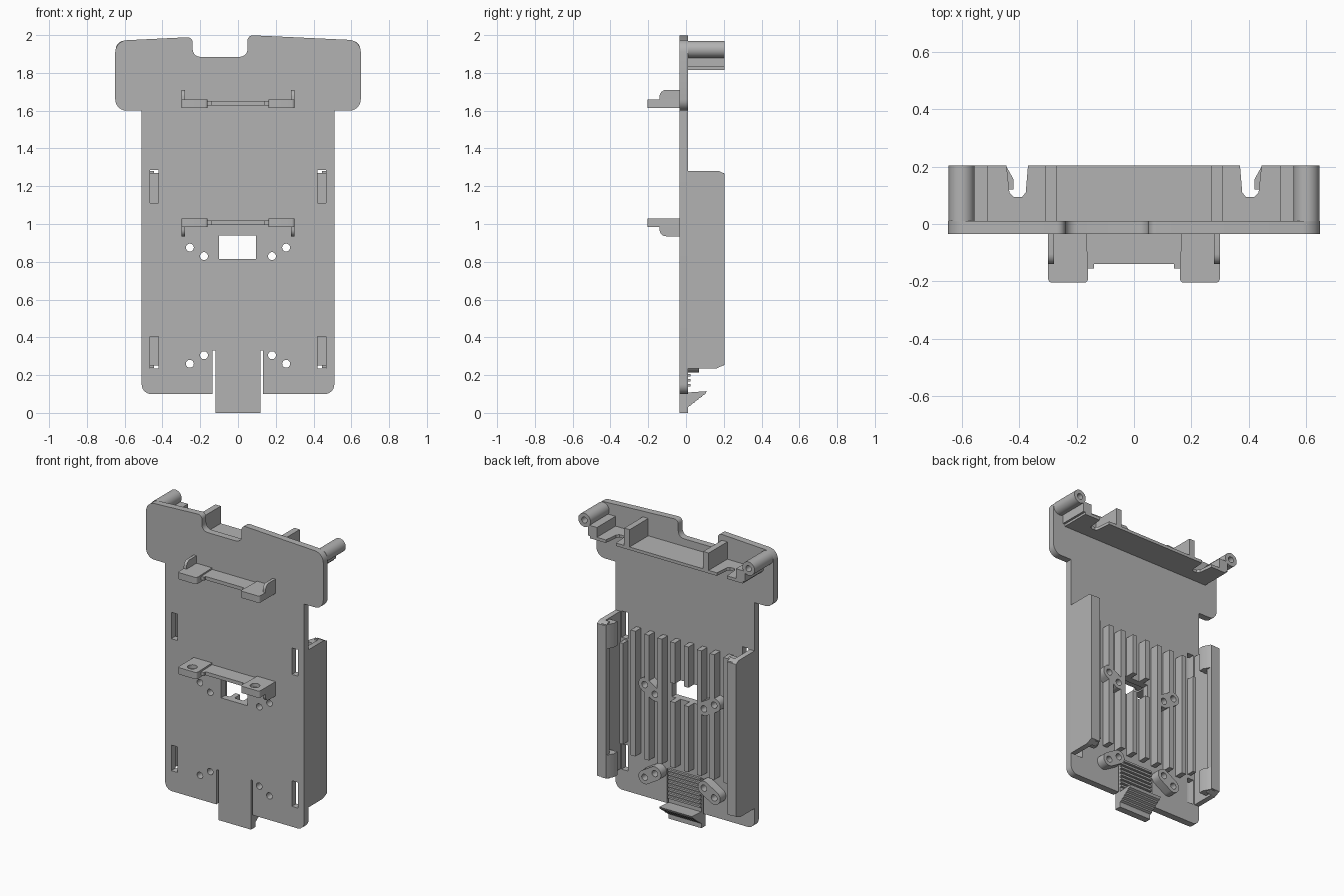
import bpy, bmesh, math
from mathutils import Vector

cube = bpy.data.objects.get("Cube")
if cube:
    bpy.data.objects.remove(cube)

grey = bpy.data.materials.new("plain_grey")
grey.use_nodes = True
grey.diffuse_color = (0.45, 0.45, 0.45, 1)
grey.node_tree.nodes["Principled BSDF"].inputs["Base Color"].default_value = (0.45, 0.45, 0.45, 1)
parts = []
FRONT, BACK, RIM = -0.035, 0.01, 0.205
AXES = {"x": lambda a, b, h: (h, a, b),
        "y": lambda a, b, h: (a, h, b),
        "z": lambda a, b, h: (a, b, h)}


def add_prism(bm, pts, axis, lo, hi):
    """Extrude a closed profile along an axis."""
    place = AXES[axis]
    face = bm.faces.new([bm.verts.new(place(a, b, lo)) for a, b in pts])
    out = bmesh.ops.extrude_face_region(bm, geom=[face])
    shift = Vector(place(0, 0, hi - lo))
    bmesh.ops.translate(bm, vec=shift, verts=[v for v in out["geom"] if isinstance(v, bmesh.types.BMVert)])


def build(name, prisms, keep=True):
    bm = bmesh.new()
    for p in prisms:
        add_prism(bm, *p)
    bmesh.ops.recalc_face_normals(bm, faces=bm.faces)
    mesh = bpy.data.meshes.new(name)
    bm.to_mesh(mesh)
    bm.free()
    mesh.materials.append(grey)
    obj = bpy.data.objects.new(name, mesh)
    bpy.context.collection.objects.link(obj)
    if keep:
        parts.append(obj)
    return obj


def box(x0, x1, y0, y1, z0, z1):
    return ([(x0, z0), (x1, z0), (x1, z1), (x0, z1)], "y", y0, y1)


def both(x0, x1, *rest):
    return [box(x0, x1, *rest), box(-x1, -x0, *rest)]


def circle(cx, cy, r, n=24):
    return [(cx + r * math.cos(t * math.tau / n), cy + r * math.sin(t * math.tau / n)) for t in range(n)]


def capsule(a, b, r, n=12):
    d = math.atan2(b[1] - a[1], b[0] - a[0])
    pts = []
    for c, start in ((b, d - math.pi / 2), (a, d + math.pi / 2)):
        pts += [(c[0] + r * math.cos(start + math.pi * i / n),
                 c[1] + r * math.sin(start + math.pi * i / n)) for i in range(n + 1)]
    return pts


def rounded(corners, n=6):
    """Profile from (a, b, radius) corners."""
    pts = []
    for i, (x, y, r) in enumerate(corners):
        c = Vector((x, y))
        if r == 0:
            pts.append((x, y))
            continue
        a = c + (Vector(corners[i - 1][:2]) - c).normalized() * r
        b = c + (Vector(corners[(i + 1) % len(corners)][:2]) - c).normalized() * r
        for k in range(n + 1):
            t = k / n
            w = math.sqrt(0.5)
            q = (1 - t) ** 2, 2 * w * t * (1 - t), t * t
            pts.append(tuple((a * q[0] + c * q[1] + b * q[2]) / sum(q)))
    return pts


def cut(obj, prisms):
    tool = build("cutter", prisms, keep=False)
    tool.hide_render = True
    mod = obj.modifiers.new("cut", "BOOLEAN")
    mod.operation, mod.object, mod.solver = "DIFFERENCE", tool, "EXACT"
    bpy.context.view_layer.update()
    mesh = bpy.data.meshes.new_from_object(obj.evaluated_get(bpy.context.evaluated_depsgraph_get()))
    obj.modifiers.clear()
    obj.data = mesh
    bpy.data.objects.remove(tool)


# Screw positions, shared by the plate, the bosses and the ribs
pairs = [((s * 0.18, zi), (s * 0.255, zo)) for s in (-1, 1) for zi, zo in ((0.83, 0.875), (0.305, 0.26))]
screws = [(circle(*p, 0.021), "y", -0.1, 0.15) for pair in pairs for p in pair]
window = box(-0.1, 0.095, -0.1, 0.15, 0.815, 0.94)

# Main plate with wide head, top notch and flexible tab
plate = build("main_plate", [(rounded([
    (-0.51, 0.1, 0.05), (-0.135, 0.1, 0), (-0.135, 0.33, 0), (-0.12, 0.33, 0), (-0.12, 0, 0),
    (0.12, 0, 0), (0.12, 0.33, 0), (0.132, 0.33, 0), (0.132, 0.1, 0), (0.51, 0.1, 0.05),
    (0.51, 1.6, 0), (0.65, 1.6, 0.06), (0.65, 1.972, 0.06), (0.05, 2.0, 0.03), (0.05, 1.885, 0.04),
    (-0.24, 1.885, 0.04), (-0.24, 1.99, 0.03), (-0.65, 1.97, 0.06), (-0.65, 1.6, 0.06), (-0.51, 1.6, 0)]),
    "y", FRONT, BACK)])
slots = both(0.42, 0.465, -0.1, 0.1, 1.11, 1.285) + both(0.42, 0.465, -0.1, 0.1, 0.235, 0.405)
cut(plate, screws + [window] + slots)


# Front brackets: crossbar, two drilled pads and end gussets
def bracket(name, z, up):
    def zr(a, b):
        return sorted((z + up * a, z + up * b))
    pads, gussets = [], []
    for s in (-1, 1):
        pads.append((rounded([(s * 0.3, FRONT, 0), (s * 0.3, -0.205, 0.015), (s * 0.16, -0.205, 0.015),
                              (s * 0.165, FRONT, 0)]), "z", *zr(0, 0.045)))
        x0, x1 = sorted((s * 0.3, s * 0.28))
        gussets.append((rounded([(FRONT, z + up * 0.04, 0), (-0.14, z + up * 0.04, 0),
                                 (-0.14, z + up * 0.095, 0.035), (FRONT, z + up * 0.095, 0)]), "x", x0, x1))
    pad_obj = build(name + "_pads", pads)
    cut(pad_obj, [(circle(s * 0.23, -0.15, 0.03), "z", *zr(-0.01, 0.025)) for s in (-1, 1)])
    build(name + "_gussets", gussets)
    build(name + "_bar", [box(-0.17, 0.17, -0.14, FRONT, *zr(0.012, 0.035)),
                          *both(0.14, 0.165, -0.155, FRONT, *zr(0.012, 0.035))])


bracket("upper_bracket", 1.615, 1)
bracket("lower_bracket", 1.03, -1)

# Rear side rails with inward lip and snap clips
for s, side in ((1, "left"), (-1, "right")):
    wall = [(BACK, 0.235), (0.16, 0.235), (RIM, 0.255), (RIM, 1.265), (0.175, 1.28), (BACK, 1.28)]
    lip = [(0.165, 0.237), (RIM, 0.255), (RIM, 1.265), (0.175, 1.28), (0.165, 1.28)]
    build(side + "_rail", [(wall, "x", *sorted((s * 0.475, s * 0.51))),
                           (lip, "x", *sorted((s * 0.445, s * 0.51)))])
    hook = [(s * 0.48, 0.12), (s * 0.42, 0.12), (s * 0.42, 0.155), (s * 0.445, 0.2), (s * 0.48, 0.2)]
    build(side + "_rail_clips", [(hook, "z", 1.11, 1.27), (hook, "z", 0.25, 0.405)])

# Rear stiffening ribs, interrupted by the window
ribs = []
for x in (0.05, 0.145, 0.24, 0.34):
    ribs += both(x - 0.017, x + 0.017, BACK, 0.07, 0.38, 1.21)
ribs += both(0.42, 0.445, BACK, 0.06, 0.43, 1.1)
rib_obj = build("rear_ribs", ribs)
cut(rib_obj, screws + [window])

# Rear screw bosses, each spanning two holes
boss_obj = build("screw_bosses", [(capsule(a, b, 0.045), "y", BACK, 0.07) for a, b in pairs])
cut(boss_obj, screws)

# Thumb latch: stepped wedge and grip ridges on the tab
steps = [(FRONT, 0), (-0.015, 0)]
for i in range(7):
    y, z = -0.005 + i * 0.0185, 0.012 + i * 0.0145
    steps += [(y - 0.004, z), (y, z + 0.008)]
steps += [(0.11, 0.115), (BACK, 0.108), (FRONT, 0.108)]
build("thumb_wedge", [(steps, "x", -0.12, 0.12)])
build("grip_ridges", [box(-0.12, 0.12, 0.005, 0.025, 0.14 + i * 0.026, 0.153 + i * 0.026) for i in range(8)])

# Rear head shelf with clip slots, prongs and end supports
shelf = [(-0.56, BACK), (0.56, BACK), (0.56, RIM)]
half = [(0.445, RIM), (0.435, 0.11), (0.42, 0.095), (0.39, 0.095), (0.378, 0.11), (0.37, RIM)]
shelf += half + [(-x, y) for x, y in reversed(half)] + [(-0.56, RIM)]
build("rear_shelf", [(shelf, "z", 1.815, 1.835)])
build("shelf_prongs", both(0.27, 0.31, BACK, RIM, 1.83, 1.95))
build("shelf_end_supports", both(0.51, 0.575, BACK, RIM, 1.83, 1.9))

# Round screw posts at the head corners
posts = build("corner_posts", [(circle(s * 0.602, 1.925, 0.045, 32), "y", BACK, RIM) for s in (-1, 1)])
cut(posts, [(circle(s * 0.602, 1.925, 0.02), "y", 0.06, 0.3) for s in (-1, 1)])

# Smooth curved walls, keep hard edges
bpy.ops.object.select_all(action="DESELECT")
for obj in parts:
    obj.select_set(True)
bpy.context.view_layer.objects.active = plate
bpy.ops.object.shade_smooth_by_angle(angle=math.radians(30))
